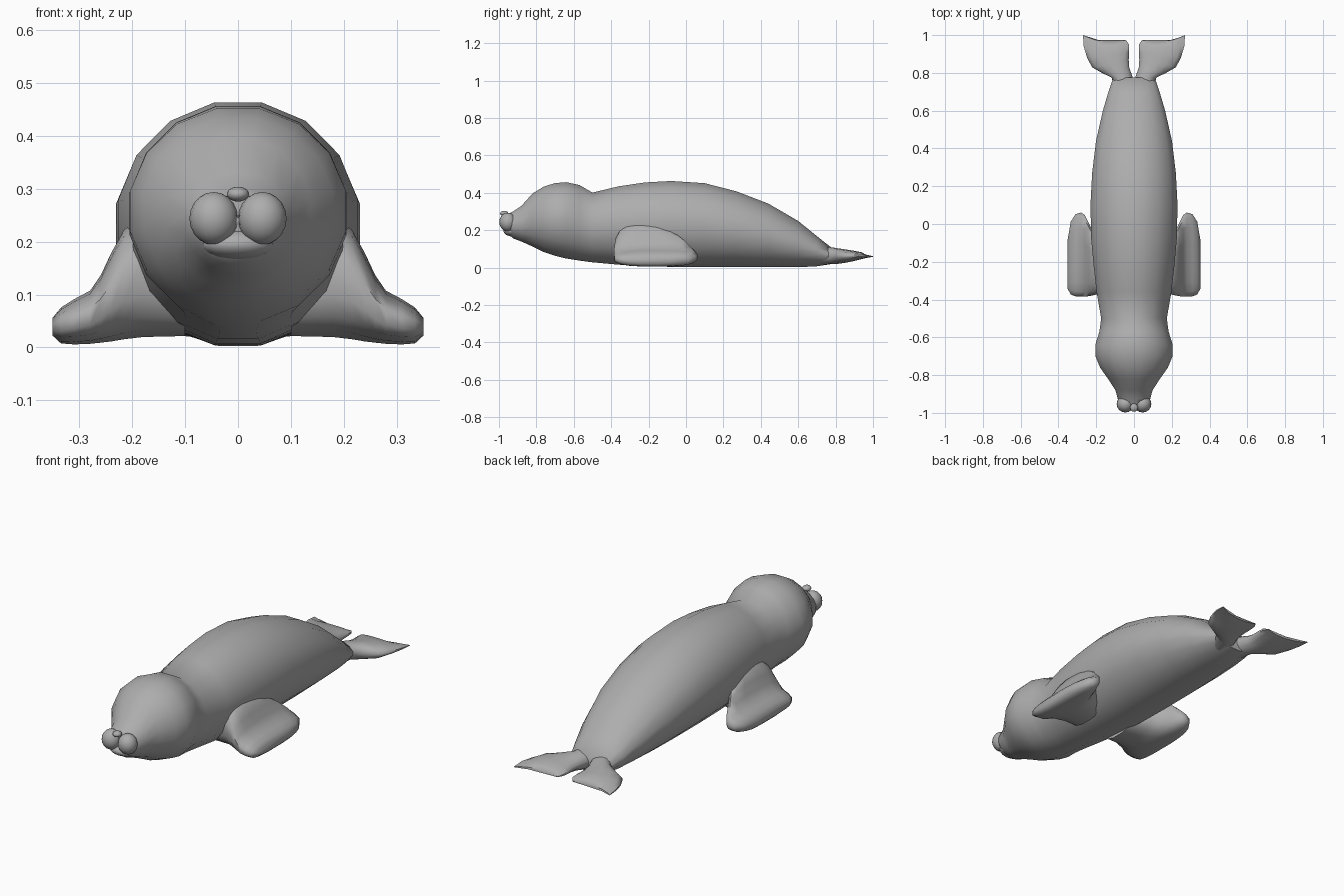
import bpy, bmesh, math
from mathutils import Vector

skin = bpy.data.materials.new("grey_skin")
skin.diffuse_color = (0.42, 0.42, 0.42, 1)


def finish(name, bm, angle=60, mirror=False):
    bmesh.ops.recalc_face_normals(bm, faces=bm.faces)
    mesh = bpy.data.meshes.new(name)
    bm.to_mesh(mesh)
    bm.free()
    mesh.materials.append(skin)
    ob = bpy.data.objects.new(name, mesh)
    bpy.context.collection.objects.link(ob)
    bpy.ops.object.select_all(action='DESELECT')
    ob.select_set(True)
    bpy.context.view_layer.objects.active = ob
    bpy.ops.object.shade_smooth_by_angle(angle=math.radians(angle))
    if mirror:
        ob.modifiers.new("mirror", 'MIRROR')
    return ob


def loft(name, rings, angle=60, mirror=False):
    bm = bmesh.new()
    loops = [[bm.verts.new(p) for p in ring] for ring in rings]
    n = len(loops[0])
    for a, b in zip(loops, loops[1:]):
        for i in range(n):
            bm.faces.new((a[i], a[(i + 1) % n], b[(i + 1) % n], b[i]))
    bm.faces.new(loops[0])
    bm.faces.new(loops[-1])
    return finish(name, bm, angle, mirror)


def oval(n, power=2.0):
    """Unit rounded outline; a power above 2 makes it boxier."""
    pts = []
    for i in range(n):
        t = 2 * math.pi * (i + 0.5) / n
        c, s = math.cos(t), math.sin(t)
        pts.append((math.copysign(abs(c) ** (2 / power), c),
                    math.copysign(abs(s) ** (2 / power), s)))
    return pts


def ellipsoid(name, centre, radii, mirror=False):
    bm = bmesh.new()
    bmesh.ops.create_uvsphere(bm, u_segments=16, v_segments=10, radius=1)
    for v in bm.verts:
        v.co = Vector([c + r * k for c, r, k in zip(centre, radii, v.co)])
    return finish(name, bm, 60, mirror)


# Body and head: y, bottom z, top z, half width
stations = [
    (-0.955, 0.185, 0.285, 0.065), (-0.925, 0.155, 0.302, 0.088),
    (-0.88, 0.138, 0.332, 0.100), (-0.82, 0.110, 0.400, 0.140),
    (-0.76, 0.080, 0.437, 0.183), (-0.70, 0.060, 0.456, 0.208),
    (-0.64, 0.045, 0.461, 0.209), (-0.57, 0.034, 0.446, 0.187),
    (-0.50, 0.025, 0.405, 0.177), (-0.36, 0.012, 0.439, 0.202),
    (-0.22, 0.003, 0.460, 0.218), (-0.08, 0.000, 0.468, 0.231),
    (0.10, 0.000, 0.456, 0.235), (0.27, 0.000, 0.412, 0.226),
    (0.44, 0.000, 0.346, 0.205), (0.60, 0.000, 0.252, 0.168),
    (0.70, 0.006, 0.170, 0.138), (0.775, 0.018, 0.110, 0.112)]
loft("body", [[(w * c, y, (lo + hi) / 2 + (hi - lo) / 2 * s)
               for c, s in oval(16)] for y, lo, hi, w in stations])

# Muzzle: two cheeks, nose and chin
ellipsoid("cheek", (0.046, -0.953, 0.244), (0.046, 0.045, 0.050), True)
ellipsoid("nose", (0, -0.972, 0.290), (0.021, 0.022, 0.014))
ellipsoid("chin", (0, -0.922, 0.196), (0.070, 0.054, 0.030))

# Front flippers: x, front y, back y, bottom z, top z
arm = [
    (0.10, -0.36, -0.12, 0.020, 0.230), (0.18, -0.37, -0.07, 0.018, 0.245),
    (0.215, -0.38, -0.04, 0.014, 0.225), (0.24, -0.385, 0.01, 0.010, 0.180),
    (0.26, -0.388, 0.05, 0.008, 0.137), (0.28, -0.388, 0.064, 0.006, 0.108),
    (0.31, -0.386, 0.055, 0.005, 0.092), (0.335, -0.376, 0.015, 0.007, 0.076),
    (0.351, -0.345, -0.08, 0.022, 0.056)]
loft("front_flipper", [[(x, (f + b) / 2 + (b - f) / 2 * c,
                         (lo + hi) / 2 + (hi - lo) / 2 * s)
                        for c, s in oval(16, 2.7)]
                       for x, f, b, lo, hi in arm], 60, True)

# Tail flukes: inner xy, outer xy, centre z, half thickness, rear edge inset
fluke = [
    ((0.005, 0.70), (0.10, 0.70), 0.066, 0.050, 0),
    ((0.008, 0.78), (0.118, 0.775), 0.064, 0.045, 0),
    ((0.026, 0.83), (0.170, 0.80), 0.062, 0.041, 0),
    ((0.028, 0.87), (0.222, 0.83), 0.062, 0.036, 0),
    ((0.026, 0.91), (0.248, 0.88), 0.063, 0.028, 0),
    ((0.026, 0.95), (0.266, 0.94), 0.064, 0.018, 0.005),
    ((0.042, 0.974), (0.270, 1.0), 0.060, 0.006, 0.023)]
rings = []
for a, b, z, h, inset in fluke:
    ring = []
    for c, s in oval(14):
        t = (c / math.cos(math.pi / 14) + 1) / 2
        ring.append((a[0] + (b[0] - a[0]) * t,
                     a[1] + (b[1] - a[1]) * t - inset * (1 - (2 * t - 1) ** 2),
                     z + h * s))
    rings.append(ring)
loft("tail_fluke", rings, 60, True)
